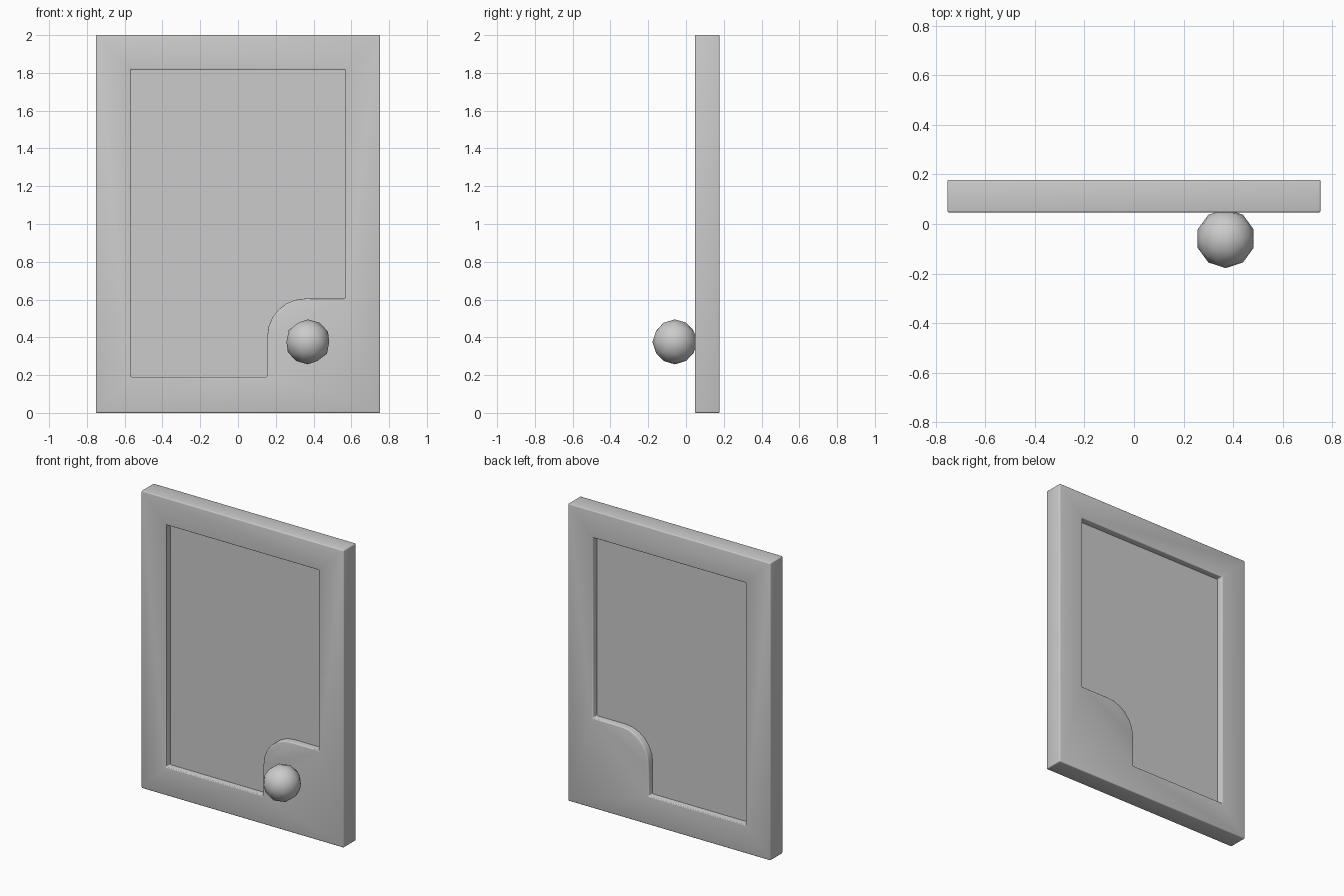
import bpy, bmesh, math

if "Cube" in bpy.data.objects:
    bpy.data.objects.remove(bpy.data.objects["Cube"])

Y0, Y1 = 0.047, 0.178      # frame front and back
XO, XI = 0.753, 0.568      # outer and inner half widths
Z_LOW, Z_TOP = 0.19, 1.818 # opening height range
NX, NZ, NR = 0.155, 0.605, 0.2  # lock corner block and its radius


def add_object(name, bm):
    bmesh.ops.recalc_face_normals(bm, faces=bm.faces)
    mesh = bpy.data.meshes.new(name)
    bm.to_mesh(mesh)
    bm.free()
    ob = bpy.data.objects.new(name, mesh)
    bpy.context.collection.objects.link(ob)
    return ob


def add_loop(bm, points, y):
    vs = [bm.verts.new((x, y, z)) for x, z in points]
    return [bm.edges.new((vs[i], vs[(i + 1) % len(vs)])) for i in range(len(vs))]


def extruded(name, loops, y0, y1):
    bm = bmesh.new()
    edges = [e for pts in loops for e in add_loop(bm, pts, y0)]
    bmesh.ops.triangle_fill(bm, edges=edges, use_beauty=True, normal=(0, -1, 0))
    res = bmesh.ops.extrude_face_region(bm, geom=bm.faces[:], use_keep_orig=True)
    moved = [g for g in res["geom"] if isinstance(g, bmesh.types.BMVert)]
    bmesh.ops.translate(bm, verts=moved, vec=(0, y1 - y0, 0))
    return add_object(name, bm)


# Outline of the frame and of the opening with its rounded lock corner
outer = [(-XO, 0), (XO, 0), (XO, 2), (-XO, 2)]
arc = [(NX + NR - NR * math.cos(a), NZ - NR + NR * math.sin(a))
       for a in (math.radians(15 * i) for i in range(7))]
opening = [(-XI, Z_LOW), (NX, Z_LOW)] + arc + [(XI, NZ), (XI, Z_TOP), (-XI, Z_TOP)]

# Door frame with rounded edges
frame = extruded("door_frame", [outer, opening], Y0, Y1)
bev = frame.modifiers.new("rounding", "BEVEL")
bev.width = 0.04
bev.segments = 3
bev.limit_method = "ANGLE"
bev.angle_limit = math.radians(40)
for p in frame.data.polygons:
    p.use_smooth = True

# Glass pane filling the opening, tucked slightly into the frame
mid = (Y0 + Y1) / 2
pane_edge = [(x + (0.01 if x > 0 and i >= 1 else -0.01) if abs(x) == XI else x, z)
             for i, (x, z) in enumerate(opening)]
extruded("glass_pane", [pane_edge], mid - 0.02, mid + 0.02)

# Round door knob
bm = bmesh.new()
bmesh.ops.create_icosphere(bm, subdivisions=2, radius=0.119)
bmesh.ops.translate(bm, verts=bm.verts, vec=(0.37, -0.059, 0.376))
knob = add_object("door_knob", bm)
for p in knob.data.polygons:
    p.use_smooth = True
